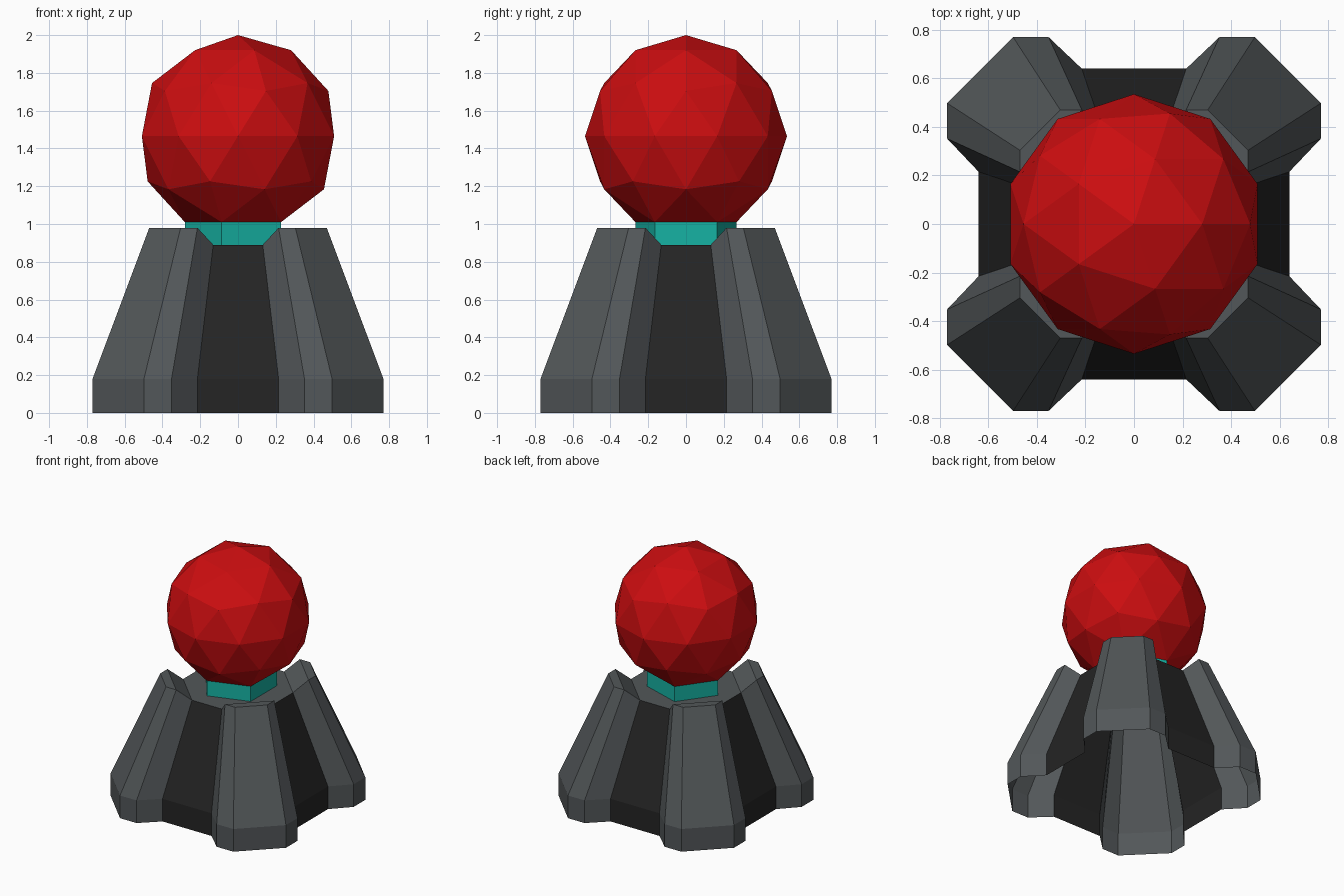
import bpy, bmesh, math

if "Cube" in bpy.data.objects:
    bpy.data.objects.remove(bpy.data.objects["Cube"])


def material(name, rgb):
    m = bpy.data.materials.new(name)
    m.diffuse_color = (*rgb, 1)
    m.use_nodes = True
    m.node_tree.nodes["Principled BSDF"].inputs["Base Color"].default_value = m.diffuse_color
    return m


RED = material("red", (0.6, 0.004, 0.005))
TEAL = material("teal", (0.008, 0.45, 0.37))
GREY = material("grey", (0.085, 0.095, 0.1))
DARK = material("dark_grey", (0.018, 0.018, 0.018))


def add_mesh(name, verts, faces, mat, turn=0.0):
    c, s = round(math.cos(turn)), round(math.sin(turn))
    me = bpy.data.meshes.new(name)
    me.from_pydata([(c * x - s * y, s * x + c * y, z) for x, y, z in verts], [], faces)
    me.materials.append(mat)
    ob = bpy.data.objects.new(name, me)
    bpy.context.collection.objects.link(ob)
    return ob


def strips(count, rows):
    # quads joining stacked rows of points
    return [(r * count + i, r * count + i + 1, (r + 1) * count + i + 1, (r + 1) * count + i)
            for r in range(rows - 1) for i in range(count - 1)]


TAPER, Z_SKIRT, Z_CAP, Z_LEG = 0.61, 0.18, 0.89, 0.98

# Outline of one corner leg, running counter-clockwise
leg = [(0.64, 0.215), (0.77, 0.352), (0.77, 0.498),
       (0.498, 0.77), (0.352, 0.77), (0.215, 0.64)]
leg_top = [(x * TAPER, y * TAPER, Z_CAP if i in (0, 5) else Z_LEG)
           for i, (x, y) in enumerate(leg)]
leg_verts = [(x, y, 0) for x, y in leg] + [(x, y, Z_SKIRT) for x, y in leg] + leg_top
# Flat leg top and the slope going down to the cap
leg_faces = strips(6, 3) + [(13, 14, 15, 16), (12, 13, 16, 17)]

# Dark panel between two legs
panel = [(0.64, -0.215), (0.64, 0.215)]
panel_verts = ([(x, y, 0) for x, y in panel] + [(x, y, Z_SKIRT) for x, y in panel]
               + [(x * TAPER, y * TAPER, Z_CAP) for x, y in panel])

cap_verts = []
for k in range(4):
    turn = k * math.pi / 2
    add_mesh(f"leg_{k + 1}", leg_verts, leg_faces, GREY, turn)
    p = add_mesh(f"panel_{k + 1}", panel_verts, strips(2, 3), DARK, turn)
    cap_verts += [tuple(v.co) for v in p.data.vertices][4:]

# Octagonal cap of the base
add_mesh("base_cap", cap_verts, [tuple(range(8))], GREY)

# Faceted ball, open where the neck joins
R, ZC = 0.535, 1.465
bm = bmesh.new()
bmesh.ops.create_icosphere(bm, subdivisions=2, radius=R)
bmesh.ops.translate(bm, vec=(0, 0, ZC), verts=bm.verts)
lowest = min(bm.verts, key=lambda v: v.co.z)
bmesh.ops.delete(bm, geom=[lowest], context='VERTS')
me = bpy.data.meshes.new("ball")
bm.to_mesh(me)
bm.free()
me.materials.append(RED)
bpy.context.collection.objects.link(bpy.data.objects.new("ball", me))

# Five-sided neck matching the ball's lowest ring
ring = [(0.5257 * R * math.cos(math.pi + a * math.tau / 5),
         0.5257 * R * math.sin(math.pi + a * math.tau / 5)) for a in range(6)]
add_mesh("neck", [(x, y, Z_CAP) for x, y in ring] + [(x, y, ZC - 0.8507 * R) for x, y in ring],
         strips(6, 2), TEAL)
